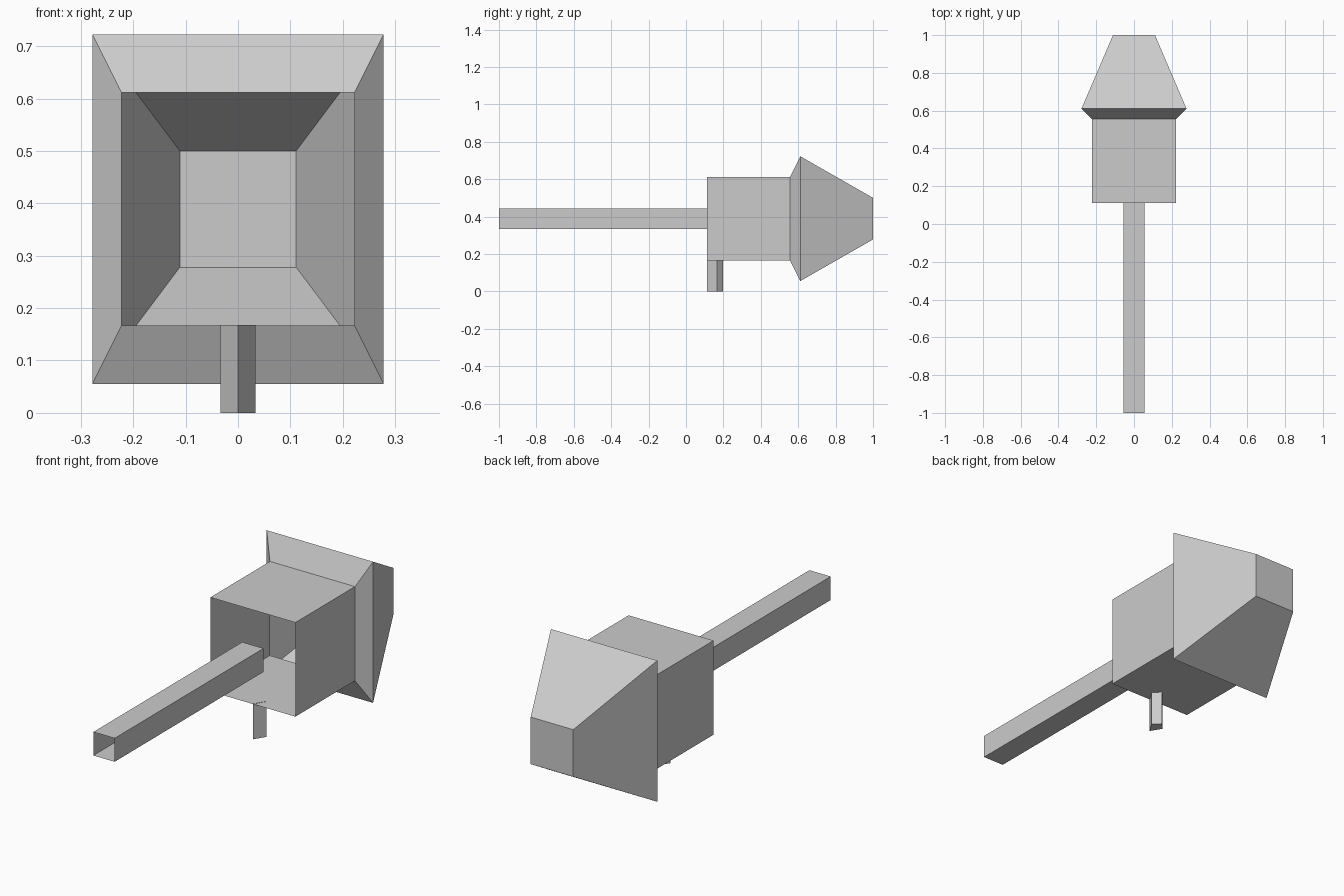
import bpy
import bmesh

default_cube = bpy.data.objects.get("Cube")
if default_cube:
    bpy.data.objects.remove(default_cube, do_unlink=True)

grey = bpy.data.materials.new("plain grey")
grey.use_nodes = True
grey.diffuse_color = (0.6, 0.6, 0.6, 1)
grey.node_tree.nodes["Principled BSDF"].inputs["Base Color"].default_value = (0.6, 0.6, 0.6, 1)

UNIT = 1 / 9          # modelling grid step
AXIS_Z = 3.5 * UNIT   # height of the central axis


def rectangle(half_x, half_z, y):
    """Rectangular ring around the central axis, counter-clockwise from the front."""
    return [(sx * half_x, y, AXIS_Z + sz * half_z)
            for sx, sz in ((-1, -1), (1, -1), (1, 1), (-1, 1))]


def loft(name, rings, cap_first=False, cap_last=False):
    """Skin consecutive rings with quads, leaving ends open unless capped."""
    bm = bmesh.new()
    loops = [[bm.verts.new(p) for p in ring] for ring in rings]
    for a, b in zip(loops, loops[1:]):
        n = len(a)
        for i in range(n):
            j = (i + 1) % n
            bm.faces.new((a[j], a[i], b[i], b[j]))
    if cap_first:
        bm.faces.new(loops[0])
    if cap_last:
        bm.faces.new(loops[-1][::-1])
    mesh = bpy.data.meshes.new(name)
    bm.to_mesh(mesh)
    bm.free()
    mesh.materials.append(grey)
    obj = bpy.data.objects.new(name, mesh)
    bpy.context.collection.objects.link(obj)


# Long square tube, open at both ends
loft("barrel", [rectangle(UNIT / 2, UNIT / 2, y) for y in (-1, UNIT)])

# Box body, open at the front and into the rear housing
loft("body", [rectangle(2 * UNIT, 2 * UNIT, y) for y in (UNIT, 5 * UNIT)])

# Flared rim, taller than wide, tapering to a closed flat back
loft("rear_housing", [rectangle(2 * UNIT, 2 * UNIT, 5 * UNIT),
                      rectangle(2.5 * UNIT, 3 * UNIT, 5.5 * UNIT),
                      rectangle(UNIT, UNIT, 1)], cap_last=True)

# Kite-section post under the body, its top just showing through the floor
kite = [(0, 0.111), (-0.033, 0.165), (0, 0.198), (0.033, 0.165)]
loft("trigger", [[(x, y, z) for x, y in kite] for z in (0, 0.168)],
     cap_first=True, cap_last=True)
